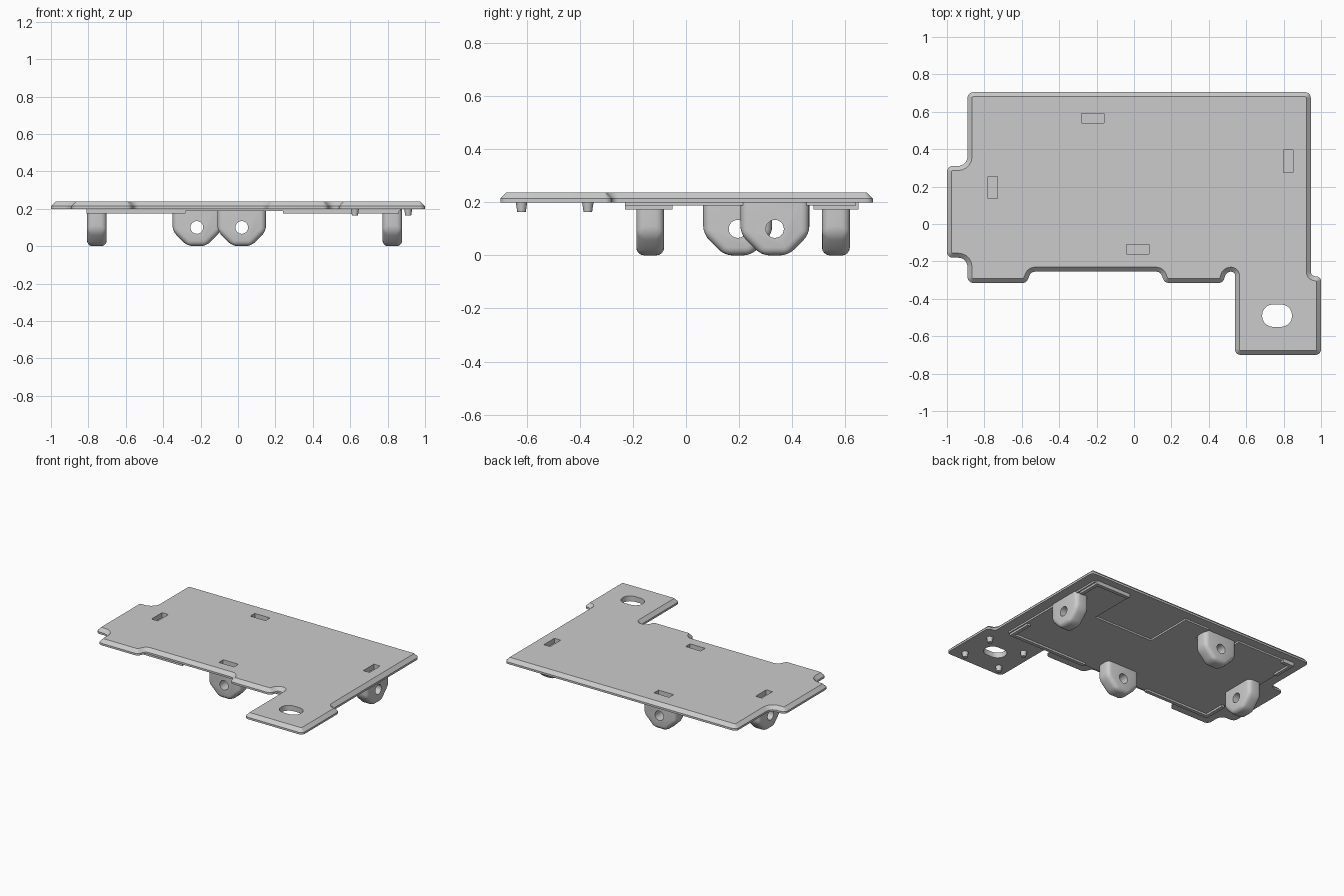
import bpy, bmesh, math
from mathutils import Vector, Matrix

if "Cube" in bpy.data.objects:
    bpy.data.objects.remove(bpy.data.objects["Cube"])

grey = bpy.data.materials.new("matte grey")
grey.use_nodes = True
COLOUR = (0.6, 0.6, 0.6, 1)
grey.diffuse_color = COLOUR
grey.node_tree.nodes["Principled BSDF"].inputs["Base Color"].default_value = COLOUR


def fillet(corners, steps=5):
    """Round each (x, y, radius) corner of a closed outline."""
    out = []
    for i, (x, y, r) in enumerate(corners):
        p = Vector((x, y))
        a = (Vector(corners[i - 1][:2]) - p).normalized()
        b = (Vector(corners[(i + 1) % len(corners)][:2]) - p).normalized()
        if r == 0:
            out.append(p)
            continue
        half = a.angle(b) / 2
        centre = p + (a + b).normalized() * r / math.sin(half)
        start = (p + a * r / math.tan(half) - centre).normalized()
        end = (p + b * r / math.tan(half) - centre).normalized()
        for k in range(steps + 1):
            out.append(centre + start.slerp(end, k / steps).normalized() * r)
    return out


def rect(x0, x1, y0, y1, r=0):
    return fillet([(x0, y0, r), (x1, y0, r), (x1, y1, r), (x0, y1, r)])


def finish(bm, name):
    bmesh.ops.recalc_face_normals(bm, faces=bm.faces)
    mesh = bpy.data.meshes.new(name)
    bm.to_mesh(mesh)
    bm.free()
    obj = bpy.data.objects.new(name, mesh)
    bpy.context.collection.objects.link(obj)
    mesh.materials.append(grey)
    return obj


def prism(name, outline, z0, z1, chamfer=0):
    """Extrude an outline upwards, with an optional chamfer round the top."""
    bm = bmesh.new()
    base = bm.faces.new([bm.verts.new((p[0], p[1], z0)) for p in outline])
    base.normal_update()
    geo = bmesh.ops.extrude_face_region(bm, geom=[base], use_keep_orig=True)["geom"]
    top = [g for g in geo if isinstance(g, bmesh.types.BMFace)]
    verts = [g for g in geo if isinstance(g, bmesh.types.BMVert)]
    bmesh.ops.translate(bm, verts=verts, vec=(0, 0, z1 - z0 - chamfer))
    bmesh.ops.recalc_face_normals(bm, faces=bm.faces)
    if chamfer:
        bmesh.ops.inset_region(bm, faces=top, thickness=chamfer, use_even_offset=True)
        for v in top[0].verts:
            v.co.z = z1
    return finish(bm, name)


def cut(obj, cutter):
    mod = obj.modifiers.new("cut", "BOOLEAN")
    mod.operation = "DIFFERENCE"
    mod.solver = "EXACT"
    mod.object = cutter
    bpy.context.view_layer.update()
    bpy.context.view_layer.objects.active = obj
    bpy.ops.object.modifier_apply(modifier=mod.name)
    bpy.data.objects.remove(cutter)


def smooth(obj, angle=30):
    bpy.ops.object.select_all(action="DESELECT")
    obj.select_set(True)
    bpy.context.view_layer.objects.active = obj
    bpy.ops.object.shade_smooth_by_angle(angle=math.radians(angle))


# Cover plate with notched outline
R = 0.03
outline = fillet([
    (-0.89, -0.315, R), (-0.575, -0.315, R), (-0.55, -0.255, R),
    (0.14, -0.255, R), (0.165, -0.315, R), (0.475, -0.315, R),
    (0.495, -0.255, R), (0.54, -0.255, 0.02), (0.54, -0.70, R), (1, -0.70, R),
    (1, -0.28, 0.026), (0.945, -0.28, 0.026), (0.945, 0.705, R), (-0.89, 0.705, R),
    (-0.89, 0.31, 0.05), (-1, 0.31, R), (-1, -0.18, R), (-0.89, -0.18, 0.05)])
plate = prism("cover_plate", outline, 0.20, 0.238, 0.024)
cut(plate, prism("oval_cutter", rect(0.685, 0.845, -0.55, -0.43, 0.058), 0.1, 0.3))

# Loop tabs underneath, each below a slot in the plate: x, y, turned sideways
TABS = [("back", -0.22, 0.565, False), ("front", 0.02, -0.135, False),
        ("left", 0.825, 0.335, True), ("right", -0.755, 0.195, True)]


def make_tab(name, x, y, turned):
    w, t = 0.13, 0.0525
    bm = bmesh.new()
    profile = [(-w, 0.203), (-w, 0.08), (-0.05, 0), (0.05, 0), (w, 0.08), (w, 0.203)]
    face = bm.faces.new([bm.verts.new((px, -t, pz)) for px, pz in profile])
    geo = bmesh.ops.extrude_face_region(bm, geom=[face], use_keep_orig=True)["geom"]
    bmesh.ops.translate(bm, vec=(0, 2 * t, 0),
                        verts=[g for g in geo if isinstance(g, bmesh.types.BMVert)])
    bmesh.ops.recalc_face_normals(bm, faces=bm.faces)
    rounded = [e for e in bm.edges if min(v.co.z for v in e.verts) < 0.2]
    bmesh.ops.bevel(bm, geom=rounded, offset=0.03, segments=4, profile=0.5,
                    affect="EDGES", clamp_overlap=True)
    tab = finish(bm, name)
    # Round eyelet
    bm = bmesh.new()
    bmesh.ops.create_cone(bm, cap_ends=True, segments=24, radius1=0.034, radius2=0.034,
                          depth=0.4, matrix=Matrix.Translation((0, 0, 0.1))
                          @ Matrix.Rotation(math.pi / 2, 4, "X"))
    cut(tab, finish(bm, "eyelet_cutter"))
    tab.location = (x, y, 0)
    tab.rotation_euler.z = math.pi / 2 if turned else 0
    smooth(tab)


for side, x, y, turned in TABS:
    hx, hy = (0.025, 0.06) if turned else (0.06, 0.025)
    cut(plate, prism("slot_cutter", rect(x - hx, x + hx, y - hy, y + hy), 0.15, 0.3))
    make_tab(side + "_loop_tab", x, y, turned)
smooth(plate)

# Shallow raised pad under the plate, notched along the back
prism("underside_pad", [(-0.81, -0.23), (0.87, -0.23), (0.87, 0.64), (0.57, 0.64),
                        (0.57, 0.29), (0.10, 0.29), (0.10, 0.64), (-0.10, 0.64),
                        (-0.10, 0.50), (-0.35, 0.50), (-0.35, 0.64), (-0.81, 0.64)],
      0.188, 0.2)

# Corner locating ribs: corner x, y, then where each arm ends
T = 0.025
for name, x, y, ex, ey in [("front_left", 0.86, -0.23, 0.24, -0.05),
                           ("front_right", -0.81, -0.23, -0.28, -0.05),
                           ("back_left", 0.86, 0.65, 0.58, 0.48),
                           ("back_right", -0.81, 0.65, -0.72, 0.48)]:
    ix = x + math.copysign(T, ex - x)
    iy = y + math.copysign(T, ey - y)
    prism(name + "_rib", [(x, y), (ex, y), (ex, iy), (ix, iy), (ix, ey), (x, ey)],
          0.174, 0.2)

# Tapered pegs under the foot
for px in (0.625, 0.91):
    for py in (-0.62, -0.37):
        bm = bmesh.new()
        bmesh.ops.create_cone(bm, cap_ends=True, segments=16, radius1=0.016,
                              radius2=0.022, depth=0.038,
                              matrix=Matrix.Translation((px, py, 0.183)))
        smooth(finish(bm, "locating_peg"))
